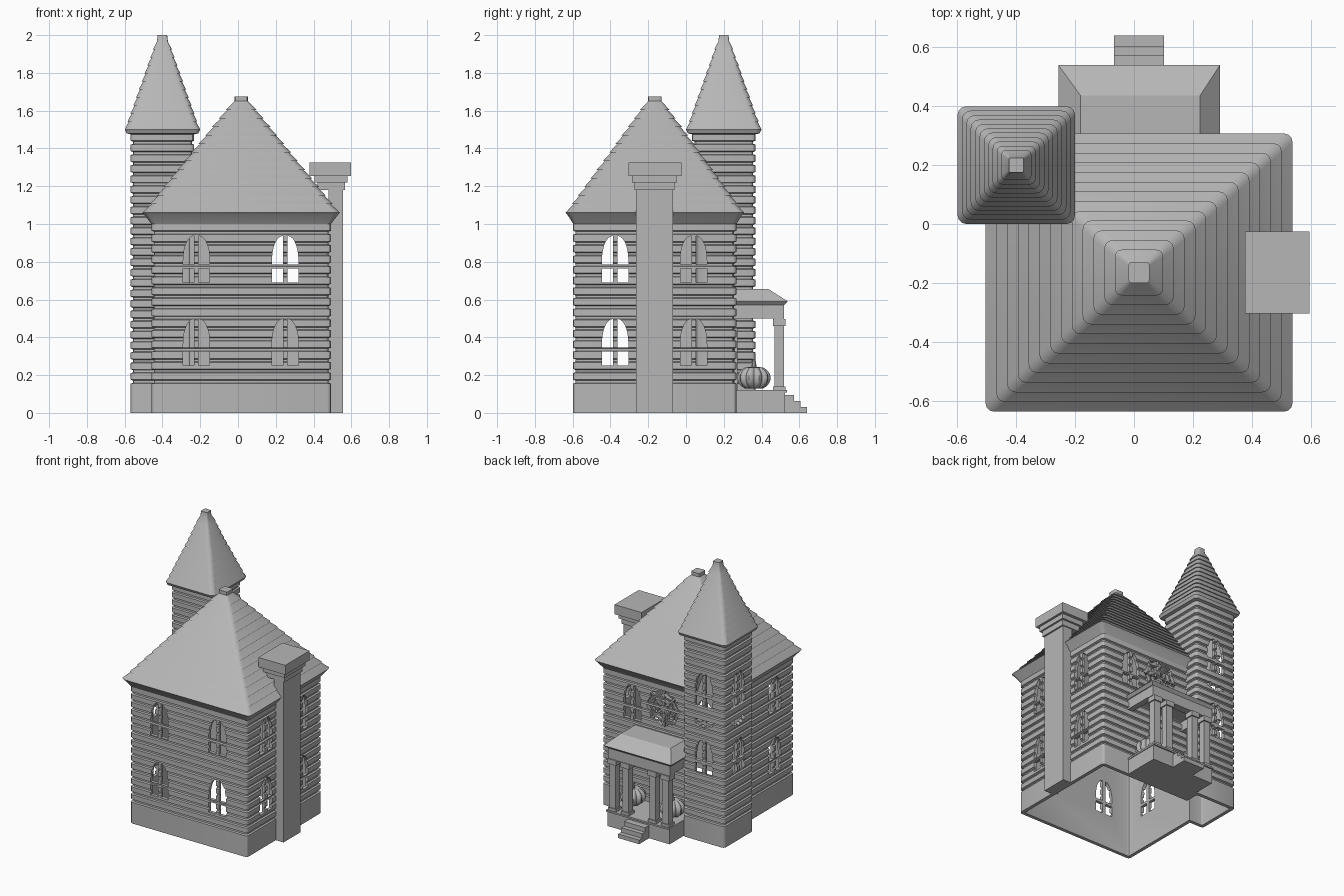
import bpy, bmesh, math
from mathutils import Matrix, Vector

if "Cube" in bpy.data.objects:
    bpy.data.objects.remove(bpy.data.objects["Cube"])

grey = bpy.data.materials.new("light_grey")
grey.diffuse_color = (0.47, 0.47, 0.47, 1)
grey.use_nodes = True
grey.node_tree.nodes["Principled BSDF"].inputs["Base Color"].default_value = grey.diffuse_color


def finish(name, bm, smooth=True):
    bmesh.ops.recalc_face_normals(bm, faces=bm.faces)
    me = bpy.data.meshes.new(name)
    bm.to_mesh(me)
    bm.free()
    me.materials.append(grey)
    ob = bpy.data.objects.new(name, me)
    bpy.context.collection.objects.link(ob)
    if smooth:
        smooth_edges(ob)
    return ob


def smooth_edges(ob):
    bpy.ops.object.select_all(action='DESELECT')
    ob.select_set(True)
    bpy.context.view_layer.objects.active = ob
    bpy.ops.object.shade_smooth_by_angle(angle=math.radians(30))


def loft(name, cx, cy, rings):
    """Stack rounded rectangles given as (half x, half y, z, corner radius)."""
    bm = bmesh.new()
    prev = None
    for hx, hy, z, r in rings:
        ring = []
        for k, (sx, sy) in enumerate(((1, 1), (-1, 1), (-1, -1), (1, -1))):
            for j in range(4):
                a = math.pi / 2 * (k + j / 3)
                ring.append(bm.verts.new((cx + sx * (hx - r) + r * math.cos(a),
                                          cy + sy * (hy - r) + r * math.sin(a), z)))
        if prev:
            for i in range(16):
                j = (i + 1) % 16
                bm.faces.new((prev[i], prev[j], ring[j], ring[i]))
        else:
            bm.faces.new(ring[::-1])
        prev = ring
    bm.faces.new(prev)
    return finish(name, bm, False)


def siding(hx, hy, z_top, count):
    """Plain plinth with grooved boards above."""
    r, d, z0 = 0.02, 0.012, 0.155
    out = [(hx, hy, 0, r)]
    step = (z_top - z0) / count
    for i in range(count):
        z = z0 + i * step
        out += [(hx, hy, z, r), (hx - d, hy - d, z + 0.004, r),
                (hx - d, hy - d, z + 0.016, r), (hx, hy, z + 0.021, r)]
    return out + [(hx, hy, z_top, r)]


def shingles(hx, hy, top, z0, z1, count, lip):
    """Stepped pyramid roof with overhanging courses."""
    out = []
    for i in range(count):
        for t, inset in ((i / count, 0), ((i + 1) / count, lip)):
            wx, wy = hx + (top - hx) * t - inset, hy + (top - hy) * t - inset
            out.append((wx, wy, z0 + (z1 - z0) * t, min(0.03, wy * 0.3)))
    return out


def boolean(ob, cutter, op):
    m = ob.modifiers.new("cut", 'BOOLEAN')
    m.operation, m.object, m.solver = op, cutter, 'MANIFOLD'
    bpy.context.view_layer.objects.active = ob
    bpy.ops.object.modifier_apply(modifier=m.name)
    bpy.data.objects.remove(cutter)


def prism(bm, pts, place):
    """Extrude an outline through a wall."""
    a = [bm.verts.new(place @ Vector((x, -0.05, z))) for x, z in pts]
    b = [bm.verts.new(place @ Vector((x, 0.05, z))) for x, z in pts]
    n = len(pts)
    bm.faces.new(a)
    bm.faces.new(b[::-1])
    for i in range(n):
        bm.faces.new((a[i], b[i], b[(i + 1) % n], a[(i + 1) % n]))


def frustum(name, lo, hi, tlo=None, thi=None):
    """Box, or tapered box when top limits (x0,y0),(x1,y1) are given."""
    tlo, thi = tlo or lo, thi or hi
    bm = bmesh.new()
    v = [[bm.verts.new((x, y, z)) for x, y in
          ((p[0], p[1]), (q[0], p[1]), (q[0], q[1]), (p[0], q[1]))]
         for p, q, z in ((lo, hi, lo[2]), (tlo, thi, hi[2]))]
    bm.faces.new(v[0])
    bm.faces.new(v[1])
    for i in range(4):
        j = (i + 1) % 4
        bm.faces.new((v[0][i], v[0][j], v[1][j], v[1][i]))
    return finish(name, bm, False)


# House and tower shells, hollow and open underneath
CX, CY, TX, TY = 0.017, -0.165, -0.40, 0.20
HX, HY, TH = 0.475, 0.432, 0.168
house = loft("house", CX, CY, siding(HX, HY, 1.0, 15) + [(0.51, 0.46, 1.045, 0.03)]
             + shingles(0.522, 0.473, 0.045, 1.06, 1.65, 13, 0.010) + [(0.035, 0.035, 1.675, 0.008)])
tower = loft("tower", TX, TY, siding(TH, TH, 1.475, 24) + [(0.19, 0.19, 1.48, 0.02)]
             + shingles(0.20, 0.20, 0.036, 1.50, 1.965, 11, 0.007) + [(0.025, 0.025, 2.0, 0.006)])
boolean(house, tower, 'UNION')
for cx, cy, hx, hy, z, top in ((CX, CY, HX, HY, 1.0, 1.58), (TX, TY, TH, TH, 1.46, 1.88)):
    w = 0.025
    boolean(house, loft("cavity", cx, cy, [(hx - w, hy - w, -0.1, 0.01), (hx - w, hy - w, z, 0.01),
                                           (0.02, 0.02, top, 0.005)]), 'DIFFERENCE')

# Openings: arched windows, bats and a round web window
bm = bmesh.new()


def wall(x, y, z, side):
    return Matrix.Translation((x, y, z)) @ Matrix.Rotation(math.pi / 2 if side else 0, 4, 'Z')


def window(x, y, z, side):
    place = wall(x, y, z, side)
    arch = [(0.07 * math.cos(t) ** 0.8, -0.01 + 0.135 * math.sin(t))
            for t in [math.radians(12 * i) for i in range(7)]]
    pane = [(0.012, -0.03), (0.07, -0.03)] + arch + [(0.012, 0.122)]
    for s in (-1, 1):
        prism(bm, [(s * px, pz) for px, pz in pane], place)
        prism(bm, [(s * px, pz) for px, pz in
                   ((0.012, -0.125), (0.07, -0.125), (0.07, -0.05), (0.012, -0.05))], place)


def bat(x, y, z, side):
    half = [(0.012, 0.03), (0.02, 0.014), (0.04, 0.032), (0.08, 0.022), (0.066, -0.008),
            (0.045, -0.004), (0.032, -0.018), (0.018, -0.012)]
    prism(bm, [(0, 0.018)] + half + [(0, -0.03)] + [(-a, b) for a, b in half[::-1]],
          wall(x, y, z, side))


FRONT, BACK, LEFT, RIGHT = CY - HY, CY + HY, CX - HX, CX + HX
for z in (0.375, 0.815):
    for x in (-0.22, 0.25):
        window(x, FRONT, z, False)
    for y in (-0.375, 0.04):
        window(RIGHT, y, z, True)
    window(LEFT, -0.375, z, True)
window(0.25, BACK, 0.815, False)
for z in (0.62, 1.11):
    window(TX, TY + TH, z, False)
    window(TX - TH, TY, z, True)
bat(TX, TY + TH, 0.865, False)
bat(TX - TH, TY, 0.865, True)
web = wall(0.0, BACK, 0.835, False)
for i in range(8):
    a0, a1 = math.pi / 4 * i, math.pi / 4 * (i + 1)
    mid = (a0 + a1) / 2
    for r0, r1 in ((0.02, 0.05), (0.062, 0.092), (0.104, 0.135)):
        g0, g1 = 0.007 / r0, 0.007 / r1
        prism(bm, [(r0 * math.cos(a0 + g0), r0 * math.sin(a0 + g0)),
                   (r1 * math.cos(a0 + g1), r1 * math.sin(a0 + g1)),
                   (r1 * 0.88 * math.cos(mid), r1 * 0.88 * math.sin(mid)),
                   (r1 * math.cos(a1 - g1), r1 * math.sin(a1 - g1)),
                   (r0 * math.cos(a1 - g0), r0 * math.sin(a1 - g0)),
                   (r0 * 0.88 * math.cos(mid), r0 * 0.88 * math.sin(mid))], web)
boolean(house, finish("openings", bm, False), 'DIFFERENCE')
smooth_edges(house)

# Chimney with stepped cap
frustum("chimney_shaft", (0.478, -0.265, 0), (0.555, -0.07, 1.19))
frustum("chimney_step_low", (0.42, -0.272, 1.18), (0.567, -0.062, 1.22))
frustum("chimney_step_high", (0.405, -0.287, 1.22), (0.58, -0.047, 1.257))
frustum("chimney_cap", (0.378, -0.305, 1.255), (0.597, -0.025, 1.325))

# Porch deck, stairs and roof
frustum("porch_deck", (-0.235, 0.25, 0), (0.27, 0.525, 0.108))
frustum("porch_floor", (-0.24, 0.25, 0.108), (0.275, 0.535, 0.12))
for i, (y, z) in enumerate(((0.64, 0.03), (0.605, 0.063), (0.572, 0.095))):
    frustum(f"stair_{i + 1}", (-0.068, 0.52, 0), (0.102, y, z))
frustum("porch_roof_eave", (-0.24, 0.25, 0.57), (0.275, 0.52, 0.59), (-0.257, 0.25), (0.292, 0.54))
frustum("porch_roof", (-0.257, 0.25, 0.59), (0.292, 0.54, 0.655), (-0.182, 0.25), (0.225, 0.437))
frustum("porch_beam_front", (-0.235, 0.465, 0.495), (0.27, 0.52, 0.575))
for s, side in ((-1, "left"), (1, "right")):
    x = CX + s * 0.23
    frustum(f"porch_beam_{side}", (x - 0.022, 0.25, 0.5), (x + 0.022, 0.47, 0.575))
    # Paired posts with base and capital
    for j, off in enumerate((0.11, 0.215)):
        x = CX + s * off
        for part, w, z0, z1 in (("post", 0.025, 0.12, 0.5), ("post_base", 0.033, 0.12, 0.14),
                                ("post_capital", 0.034, 0.46, 0.497)):
            frustum(f"{part}_{side}_{j + 1}", (x - w, 0.494 - w, z0), (x + w, 0.494 + w, z1))
    # Ribbed pumpkin with stem
    bm = bmesh.new()
    bmesh.ops.create_uvsphere(bm, u_segments=60, v_segments=16, radius=1)
    for v in bm.verts:
        a = math.atan2(v.co.y, v.co.x)
        k = 0.072 + 0.016 * abs(math.sin(5 * a))
        dip = 0.018 * max(0, 1 - 2 * math.hypot(v.co.x, v.co.y))
        v.co = (CX + s * 0.16 + v.co.x * k, 0.36 + v.co.y * k,
                0.185 + v.co.z * 0.066 - math.copysign(dip, v.co.z))
    finish(f"pumpkin_{side}", bm)
    bm = bmesh.new()
    bmesh.ops.create_cone(bm, cap_ends=True, segments=8, radius1=0.016, radius2=0.008, depth=0.06,
                          matrix=Matrix.Translation((CX + s * 0.16, 0.36, 0.255)))
    finish(f"pumpkin_stem_{side}", bm)

# Front door behind the porch
frustum("door", (CX - 0.075, BACK - 0.01, 0.12), (CX + 0.075, BACK + 0.006, 0.45))
